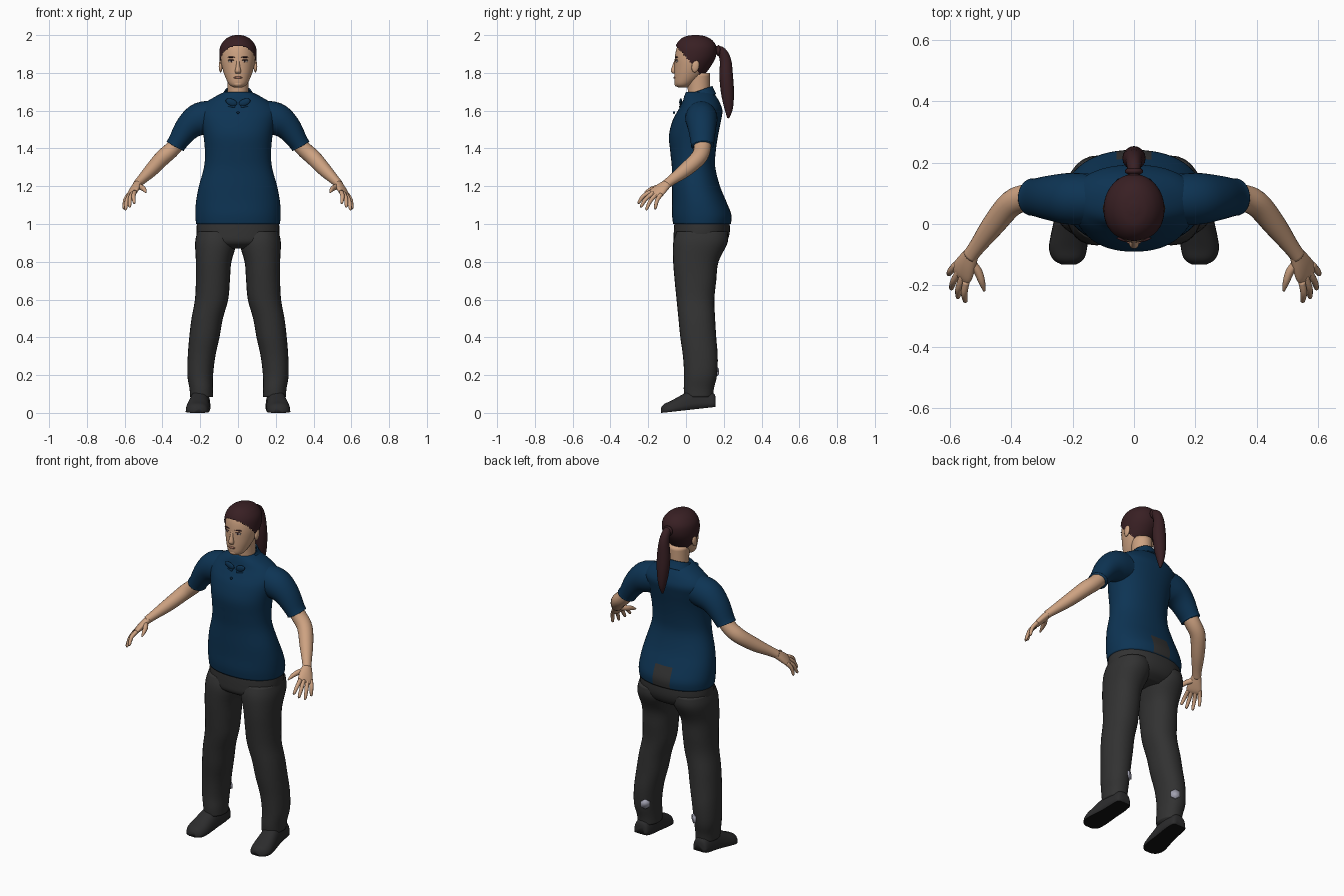
import bpy, bmesh
from math import cos, sin, pi
from mathutils import Vector, Matrix

old = bpy.data.objects.get("Cube")
if old:
    bpy.data.objects.remove(old, do_unlink=True)


def material(name, r, g, b):
    m = bpy.data.materials.new(name)
    m.use_nodes = True
    m.diffuse_color = (r, g, b, 1)
    bsdf = m.node_tree.nodes["Principled BSDF"]
    bsdf.inputs["Base Color"].default_value = (r, g, b, 1)
    bsdf.inputs["Roughness"].default_value = 0.8
    return m


NAVY = material("navy_cloth", 0.004, 0.034, 0.088)
CHARCOAL = material("charcoal_cloth", 0.032, 0.032, 0.032)
SKIN = material("skin", 0.61, 0.36, 0.22)
HAIR = material("dark_brown_hair", 0.04, 0.014, 0.017)
SHOE = material("shoe_leather", 0.025, 0.025, 0.026)
SOLE = material("black_sole", 0.006, 0.006, 0.006)
PATCH = material("pale_grey", 0.36, 0.36, 0.44)
LIP = material("lips", 0.38, 0.17, 0.12)
WHITE = material("eye_white", 0.6, 0.55, 0.5)


def finish(name, bm, mats, mirror=False, rule=None, thick=0):
    """Turn a bmesh into a smooth object; the rule colours faces or drops them."""
    bmesh.ops.recalc_face_normals(bm, faces=bm.faces)
    bm.normal_update()
    if rule:
        drop = []
        for f in bm.faces:
            i = rule(f.calc_center_median(), f.normal)
            if i is None:
                drop.append(f)
            else:
                f.material_index = i
        bmesh.ops.delete(bm, geom=drop, context="FACES")
    me = bpy.data.meshes.new(name)
    bm.to_mesh(me)
    bm.free()
    for m in mats:
        me.materials.append(m)
    ob = bpy.data.objects.new(name, me)
    bpy.context.collection.objects.link(ob)
    me.shade_smooth()
    if thick:
        ob.modifiers.new("thickness", "SOLIDIFY").thickness = thick
    if mirror:
        ob.modifiers.new("mirror", "MIRROR").use_mirror_merge = False
    return ob


def smooth_rows(rows, steps):
    """Catmull-Rom interpolation through the section rows."""
    out = []
    for i in range(len(rows) - 1):
        p0, p1, p2 = rows[max(i - 1, 0)], rows[i], rows[i + 1]
        p3 = rows[min(i + 2, len(rows) - 1)]
        for k in range(steps):
            t = k / steps
            out.append([b + t * (c - a) / 2
                        + t * t * (a - 2.5 * b + 2 * c - d / 2)
                        + t ** 3 * (1.5 * (b - c) + (d - a) / 2)
                        for a, b, c, d in zip(p0, p1, p2, p3)])
    return out + [list(rows[-1])]


def loft(name, mats, rows, axis="path", ref=(0, 1, 0), n=28, steps=4,
         power=2.0, warp=None, caps=True, **kw):
    """Skin rounded sections (x, y, z, half width, half depth)."""
    rows = smooth_rows(rows, steps)
    pts = [Vector(r[:3]) for r in rows]
    bm = bmesh.new()
    rings = []
    for i, r in enumerate(rows):
        if axis == "path":
            t = pts[min(i + 1, len(pts) - 1)] - pts[max(i - 1, 0)]
            u = t.cross(Vector(ref)).normalized()
            v = u.cross(t).normalized()
        else:
            u = Vector((1, 0, 0))
            v = Vector((0, 1, 0)) if axis == "z" else Vector((0, 0, 1))
        ring = []
        for k in range(n):
            c, s = cos(2 * pi * k / n), sin(2 * pi * k / n)
            c = abs(c) ** (2 / power) * (1 if c > 0 else -1)
            s = abs(s) ** (2 / power) * (1 if s > 0 else -1)
            p = pts[i] + u * (c * max(r[3], .001)) + v * (s * max(r[4], .001))
            ring.append(bm.verts.new(warp(p) if warp else p))
        rings.append(ring)
    for a, b in zip(rings, rings[1:]):
        for k in range(n):
            bm.faces.new((a[k], a[(k + 1) % n], b[(k + 1) % n], b[k]))
    if caps:
        bm.faces.new(rings[0])
        bm.faces.new(rings[-1])
    return finish(name, bm, mats, **kw)


def blob(name, mat, at, size, mirror=False, tilt=0, axis="Z"):
    bm = bmesh.new()
    mtx = (Matrix.Translation(at) @ Matrix.Rotation(tilt, 4, axis)
           @ Matrix.Diagonal((*size, 1)))
    bmesh.ops.create_uvsphere(bm, u_segments=16, v_segments=10, radius=1, matrix=mtx)
    return finish(name, bm, [mat], mirror)


# Shirt, with the trousers showing at the centre of the back hem
loft("shirt_body", [NAVY, CHARCOAL], [
    (0, .085, 1.0, .222, .153), (0, .083, 1.05, .226, .157),
    (0, .07, 1.12, .222, .143), (0, .053, 1.2, .207, .127),
    (0, .04, 1.3, .18, .115), (0, .037, 1.38, .175, .12),
    (0, .04, 1.47, .183, .13), (0, .058, 1.55, .2, .128),
    (0, .075, 1.6, .205, .118), (0, .08, 1.64, .175, .1),
    (0, .075, 1.675, .12, .085), (0, .07, 1.7, .07, .07)],
    axis="z", n=56, power=2.2,
    rule=lambda c, d: int(abs(c.x) < .05 and c.y > .1 and c.z < 1.12))
loft("sleeve", [NAVY], [
    (.11, .08, 1.57, .085, .08), (.2, .082, 1.555, .088, .085),
    (.265, .085, 1.51, .07, .075), (.32, .087, 1.432, .052, .062),
    (.332, .088, 1.413, .053, .061)], mirror=True)


# Collar, open at the throat and lower in front
def collar_slope(p):
    p.z += (p.y - .065) * .35
    return p


loft("collar", [NAVY], [(0, .06, 1.655, .105, .1), (0, .065, 1.685, .082, .082),
                        (0, .066, 1.705, .07, .074)],
     axis="z", n=40, warp=collar_slope, caps=False, thick=.008,
     rule=lambda c, d: None if c.y < .03 and abs(c.x) < .4 * (c.z - 1.6) else 0)
blob("collar_point", NAVY, (.035, -.028, 1.645), (.032, .008, .018), True, -.35, "Y")
blob("shirt_button", NAVY, (0, -.064, 1.59), (.007, .006, .007))

# Trousers
loft("trouser_seat", [CHARCOAL], [
    (0, .075, .87, .13, .09), (0, .075, .9, .2, .135),
    (0, .083, .95, .219, .148), (0, .085, 1.02, .216, .145)],
    axis="z", n=40, power=2.2)
loft("trouser_leg", [CHARCOAL], [
    (.115, .085, .96, .1, .135), (.117, .076, .9, .11, .144),
    (.129, .052, .8, .094, .12), (.133, .05, .7, .09, .11),
    (.14, .05, .6, .088, .1), (.163, .057, .5, .083, .097),
    (.178, .065, .4, .08, .095), (.193, .076, .3, .073, .092),
    (.2, .077, .2, .068, .087), (.195, .068, .13, .062, .08),
    (.193, .067, .085, .06, .076)], axis="z", power=2.2, mirror=True)

# Pale patch on the inner back of each calf
facing = Vector((-.594, .804, 0))
bm = bmesh.new()
bmesh.ops.create_cone(bm, cap_ends=True, segments=6, radius1=.029, radius2=.029, depth=.009,
                      matrix=Matrix.Translation(Vector((.164, .155, .22)) + facing * .002)
                      @ facing.to_track_quat("Z", "Y").to_matrix().to_4x4())
finish("calf_patch", bm, [PATCH], mirror=True)


# Shoes, flat underneath
def flatten(p):
    p.z = max(p.z, 0) + (p.y + .13) * .11
    return p


loft("shoe", [SHOE, SOLE], [
    (.197, .157, 0, .03, .05), (.197, .145, 0, .046, .075),
    (.198, .09, 0, .052, .1), (.203, .03, 0, .054, .105),
    (.21, -.03, 0, .06, .08), (.215, -.08, 0, .062, .058),
    (.214, -.115, 0, .05, .046), (.213, -.132, 0, .024, .028)],
    axis="y", power=2.5, warp=flatten, mirror=True,
    rule=lambda c, d: int(d.z < -.6))

# Arms and hands
loft("arm", [SKIN], [
    (.29, .087, 1.47, .042, .045), (.345, .086, 1.4, .042, .045),
    (.4, .066, 1.35, .042, .043), (.46, -.005, 1.285, .036, .038),
    (.51, -.072, 1.235, .026, .028), (.535, -.105, 1.21, .022, .026)],
    n=20, mirror=True)
across = Vector((.5, .85, -.2)).normalized()
loft("palm", [SKIN], [
    (.528, -.095, 1.217, .02, .025), (.545, -.128, 1.19, .02, .037),
    (.56, -.157, 1.165, .016, .044), (.569, -.172, 1.152, .008, .038)],
    ref=across, n=20, mirror=True)
knuckle = Vector((.563, -.16, 1.163))
tips = {"index": (.55, -.255, 1.11), "middle": (.575, -.242, 1.09),
        "ring": (.597, -.213, 1.075), "little": (.605, -.165, 1.08)}
for i, (finger, tip) in enumerate(tips.items()):
    a, b = knuckle + across * (.022 * i - .033), Vector(tip)
    mid = a.lerp(b, .5) + Vector((.005, -.004, .008))
    loft(finger + "_finger", [SKIN], [
        (*a, .012, .012), (*mid, .011, .011), (*a.lerp(b, .92), .008, .008),
        (*b, .003, .003)], ref=across, n=10, mirror=True)
loft("thumb", [SKIN], [
    (.54, -.115, 1.203, .014, .016), (.51, -.152, 1.193, .014, .015),
    (.496, -.188, 1.182, .011, .012), (.488, -.218, 1.167, .004, .004)],
    ref=(0, 0, 1), n=12, mirror=True)

# Neck and head
loft("neck", [SKIN], [(0, .068, 1.64, .06, .06), (0, .068, 1.7, .055, .058),
                      (0, .064, 1.8, .057, .062)], axis="z")
skull = [(0, -.015, 1.722, .02, .025), (0, -.012, 1.738, .046, .046),
         (0, .012, 1.78, .068, .074), (0, .032, 1.83, .084, .093),
         (0, .046, 1.88, .092, .105), (0, .052, 1.93, .088, .102),
         (0, .052, 1.965, .067, .082), (0, .05, 1.986, .038, .05),
         (0, .05, 1.994, .008, .01)]
loft("head", [SKIN], skull, axis="z", n=40)


# Hair cap, trimmed along the hairline, and ponytail
def hairline(c, d):
    if c.z > 1.88:
        edge = -.06 + max(1.95 - c.z, 0) * .9
    else:
        edge = .003 + (1.88 - c.z) * .8
    return 0 if c.y > edge and c.z > 1.75 else None


loft("hair_cap", [HAIR], [(x, y, z + .006, a + .007, b + .007) for x, y, z, a, b in skull],
     axis="z", n=64, steps=8, rule=hairline)
loft("ponytail", [HAIR], [
    (0, .13, 1.915, .018, .018), (0, .18, 1.918, .024, .022),
    (0, .208, 1.87, .03, .028), (0, .213, 1.78, .036, .038),
    (0, .22, 1.69, .034, .034), (0, .226, 1.61, .022, .02),
    (0, .223, 1.56, .005, .005)], ref=(1, 0, 0), n=16)
blob("hair_band", HAIR, (0, .172, 1.918), (.03, .014, .029))

# Face
loft("nose", [SKIN], [
    (0, -.05, 1.875, .008, .008), (0, -.06, 1.84, .01, .012),
    (0, -.064, 1.81, .016, .017), (0, -.06, 1.797, .012, .01)], axis="z", n=14)
blob("ear", SKIN, (.092, .05, 1.835), (.01, .02, .033), True, -.2, "X")
blob("eye_white", WHITE, (.036, -.049, 1.862), (.016, .005, .006), True, .3)
blob("iris", HAIR, (.035, -.052, 1.862), (.006, .004, .006), True, .3)
blob("eyelid_line", HAIR, (.036, -.051, 1.868), (.019, .005, .0025), True, .3)
blob("eyebrow", HAIR, (.037, -.051, 1.883), (.021, .005, .0035), True, .3)
blob("mouth", LIP, (0, -.06, 1.775), (.023, .007, .006))
blob("chin", SKIN, (0, -.045, 1.742), (.026, .016, .016))
